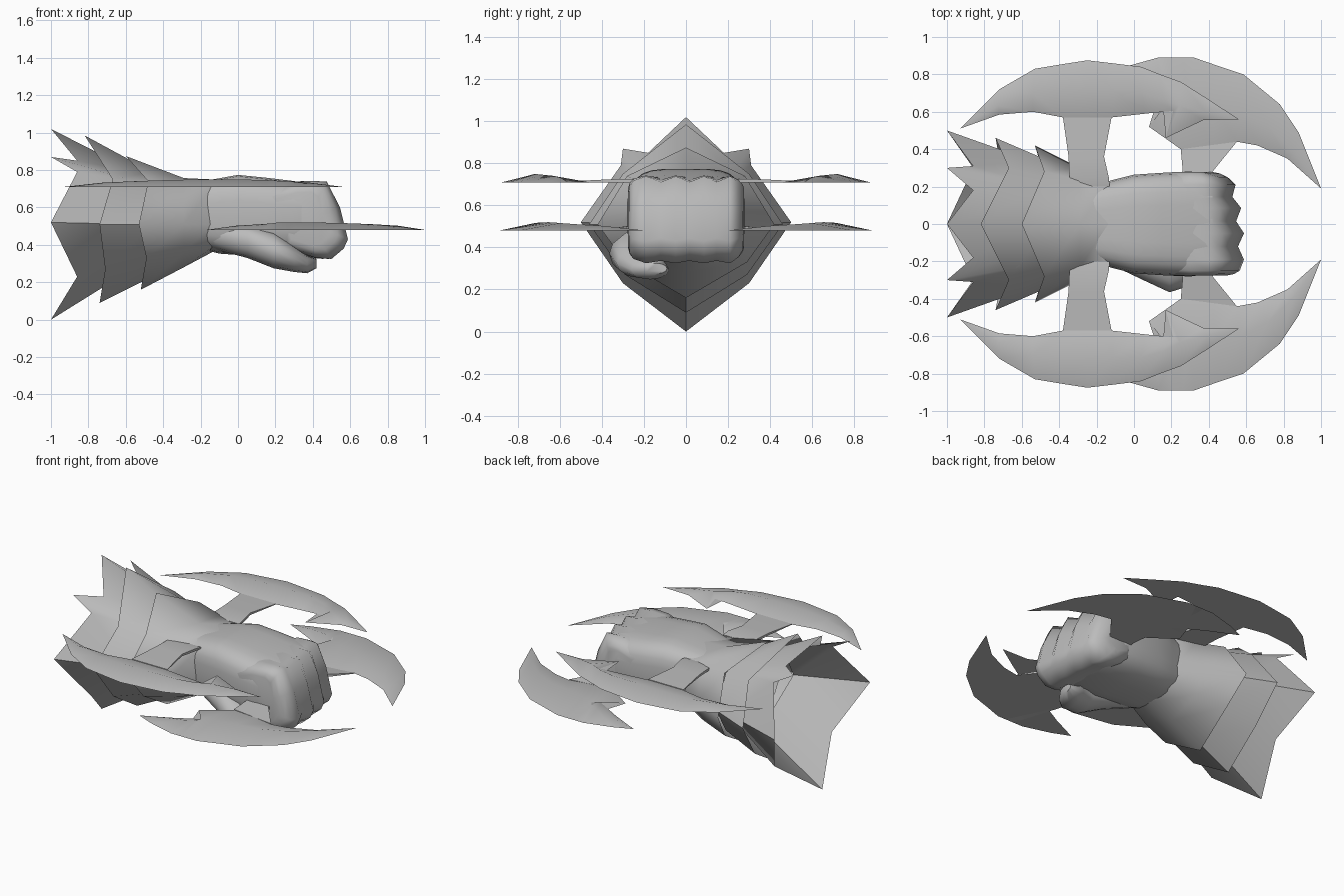
import bpy, bmesh, math
from mathutils import Vector

cube = bpy.data.objects.get("Cube")
if cube:
    bpy.data.objects.remove(cube, do_unlink=True)

metal = bpy.data.materials.new("grey metal")
metal.use_nodes = True
GREY = (0.5, 0.5, 0.5, 1.0)
metal.diffuse_color = GREY
metal.node_tree.nodes["Principled BSDF"].inputs["Base Color"].default_value = GREY


def finish(name, bm, smooth_angle):
    """Turn a bmesh into a named object with the shared material."""
    bmesh.ops.remove_doubles(bm, verts=bm.verts, dist=0.0005)
    bmesh.ops.recalc_face_normals(bm, faces=bm.faces)
    mesh = bpy.data.meshes.new(name)
    bm.to_mesh(mesh)
    bm.free()
    mesh.materials.append(metal)
    for face in mesh.polygons:
        face.use_smooth = True
    mesh.set_sharp_from_angle(angle=math.radians(smooth_angle))
    obj = bpy.data.objects.new(name, mesh)
    bpy.context.scene.collection.objects.link(obj)


def loft(bm, rings, closed=True, caps=False):
    """Bridge rings that have equal point counts."""
    rows = [[bm.verts.new(p) for p in ring] for ring in rings]
    count = len(rows[0])
    for a, b in zip(rows, rows[1:]):
        for i in range(count if closed else count - 1):
            j = (i + 1) % count
            bm.faces.new((a[i], a[j], b[j], b[i]))
    if caps:
        bm.faces.new(rows[0])
        bm.faces.new(rows[-1])


def mirrored_ring(half):
    """Close a half ring running from bottom to top across y = 0."""
    return half + [(x, -y, z) for x, y, z in half[-2:0:-1]]


def cuff(name, sections, back, smooth_angle):
    """Open sleeve through flat sections, ending in a jagged rear edge."""
    bm = bmesh.new()
    rings = [mirrored_ring([(x, y, z) for y, z in half]) for x, half in sections]
    loft(bm, rings + [mirrored_ring(back)])
    finish(name, bm, smooth_angle)


# Forearm sleeve and two flared cuffs with jagged rear edges
cuff("forearm_sleeve",
     [(-.14, [(0, .36), (.17, .385), (.222, .51), (.2, .71), (0, .75)]),
      (-.29, [(0, .28), (.235, .36), (.3, .51), (.235, .72), (0, .757)])],
     [(-.52, 0, .16), (-.49, .29, .33), (-.53, .42, .51), (-.48, .28, .74),
      (-.6, 0, .875)], 60)
cuff("middle_cuff",
     [(-.46, [(0, .23), (.24, .34), (.34, .51), (.24, .72), (0, .79)])],
     [(-.74, 0, .09), (-.71, .29, .27), (-.74, .46, .51), (-.67, .3, .75),
      (-.82, 0, .985)], 45)

# The side panels of the rear cuff fan out from a single point on each side
SIDE = (.34, .51)
cuff("rear_cuff",
     [(-.55, [(0, .28), SIDE, SIDE, SIDE, (.22, .74), (.13, .76), (0, .79)])],
     [(-1, 0, 0), (-.86, .3, .23), (-1, .5, .52), (-.86, .31, .79),
      (-1, .3, .87), (-.86, .18, .85), (-1, 0, 1.02)], 45)


def rounded_ring(x, low, high, half_width, sides=24):
    """Boxy oval, rounder underneath than on top."""
    ring = []
    for i in range(sides):
        t = 2 * math.pi * (i + 0.5) / sides
        c, s = math.cos(t), math.sin(t)
        power = 0.5 if s > 0 else 0.62
        ring.append((x, math.copysign(abs(c) ** power, c) * half_width,
                     (low + high) / 2
                     + math.copysign(abs(s) ** power, s) * (high - low) / 2))
    return ring


# Back of the hand and palm
bm = bmesh.new()
loft(bm, [rounded_ring(*r) for r in [
    (-.25, .39, .73, .2), (-.1, .352, .757, .24), (0, .345, .775, .265),
    (.15, .335, .76, .275), (.3, .335, .742, .282), (.42, .36, .72, .265)]],
    caps=True)
finish("hand", bm, 50)

# Four curled fingers as one fist front with V grooves between them
FINGER = [(.15, .68), (.3, .738), (.4, .742), (.475, .738), (.545, .6), (.588, .43),
          (.565, .38), (.5, .325), (.42, .33), (.25, .38)]
KNUCKLES = [(.277, .11, .06), (.27, .075, .06), (.25, .035, .055), (.21, 0, .045),
            (.145, .035, .03), (.085, 0, .015), (.015, .035, .01), (-.05, 0, 0),
            (-.12, .035, 0), (-.19, 0, 0), (-.25, .025, 0), (-.268, .06, 0),
            (-.275, .1, 0)]
bm = bmesh.new()
rings = []
for y, groove, setback in KNUCKLES:
    ring = []
    for x, z in FINGER:
        front = max(0, min(1, (x - .25) / .25))
        if abs(y) > .2:
            depth = max(front, .6)
        else:
            depth = front if z > .4 else front * .4
        pull = Vector((.36 - x, .53 - z)).normalized() * groove * depth
        ring.append((x + pull.x - setback * front, y, z + pull.y))
    rings.append(ring)
loft(bm, rings, caps=True)
finish("fingers", bm, 70)

# Thumb folded under the fist
bm = bmesh.new()
rings = []
for x, y, z, ry, rz in [(-.14, -.14, .46, .07, .08), (.05, -.2, .42, .1, .09),
                        (.19, -.25, .37, .115, .095), (.3, -.22, .325, .11, .07),
                        (.37, -.17, .295, .09, .047), (.42, -.14, .3, .05, .025)]:
    rings.append([(x, y + ry * math.cos(i * math.pi / 6),
                   z + rz * math.sin(i * math.pi / 6)) for i in range(12)])
loft(bm, rings, caps=True)
finish("thumb", bm, 60)


def blade(name, side, base, stations):
    """Crescent with a flat underside and a low ridge along the top."""
    bm = bmesh.new()
    outer = [Vector((ox, side * oy, base)) for ox, oy, ix, iy in stations]
    inner = [Vector((ix, side * iy, base)) for ox, oy, ix, iy in stations]
    middle = [(a + b) / 2 for a, b in zip(outer, inner)]
    ridge = middle[:]
    last = len(stations) - 1
    for i in range(1, last):
        ridge[i] = (middle[i - 1] + middle[i] * 2 + middle[i + 1]) / 4
        ridge[i].z += 0.04 * math.sin(math.pi * i / last) ** 0.5
    loft(bm, [outer, ridge, inner, outer], closed=False)
    bmesh.ops.dissolve_degenerate(bm, dist=0.0005, edges=bm.edges)
    finish(name, bm, 80)


def stem(name, side, base, pairs):
    """Thin bar joining a blade to the hand, given as left and right edges."""
    bm = bmesh.new()
    rings = []
    for xa, ya, xb, yb, height in pairs:
        rings.append([(xa, side * ya, base), (xb, side * yb, base),
                      (xb, side * yb, base + height), (xa, side * ya, base + height)])
    loft(bm, rings, caps=True)
    finish(name, bm, 40)


UPPER = [(-.93, .51, -.93, .51), (-.72, .72, -.72, .585), (-.53, .83, -.54, .6),
         (-.38, .855, -.38, .57), (-.25, .875, -.25, .57), (-.12, .86, -.12, .57),
         (.04, .84, .06, .59), (.14, .8, .21, .605), (.25, .76, .17, .46),
         (.4, .665, .37, .555), (.56, .56, .56, .56)]
LOWER = [(-.17, .79, -.17, .79), (-.05, .84, .02, .7), (.13, .89, .2, .6),
         (.2, .89, .22, .535), (.26, .89, .08, .52), (.32, .89, .25, .4),
         (.45, .845, .42, .4), (.585, .8, .55, .44), (.78, .64, .66, .42),
         (.88, .49, .82, .35), (1, .19, 1, .19)]
UPPER_STEM = [(-.34, .2, -.13, .2, .008), (-.345, .25, -.135, .25, .016),
              (-.35, .36, -.16, .36, .014), (-.38, .57, -.12, .57, .004)]
LOWER_STEM = [(.24, .2, .46, .2, .03), (.26, .29, .42, .28, .02),
              (.25, .4, .55, .44, .004)]

# Two pairs of blades, one high and one low
for label, side in (("left", 1), ("right", -1)):
    blade("upper_blade_" + label, side, 0.71, UPPER)
    stem("upper_stem_" + label, side, 0.71, UPPER_STEM)
    blade("lower_blade_" + label, side, 0.48, LOWER)
    stem("lower_stem_" + label, side, 0.48, LOWER_STEM)
